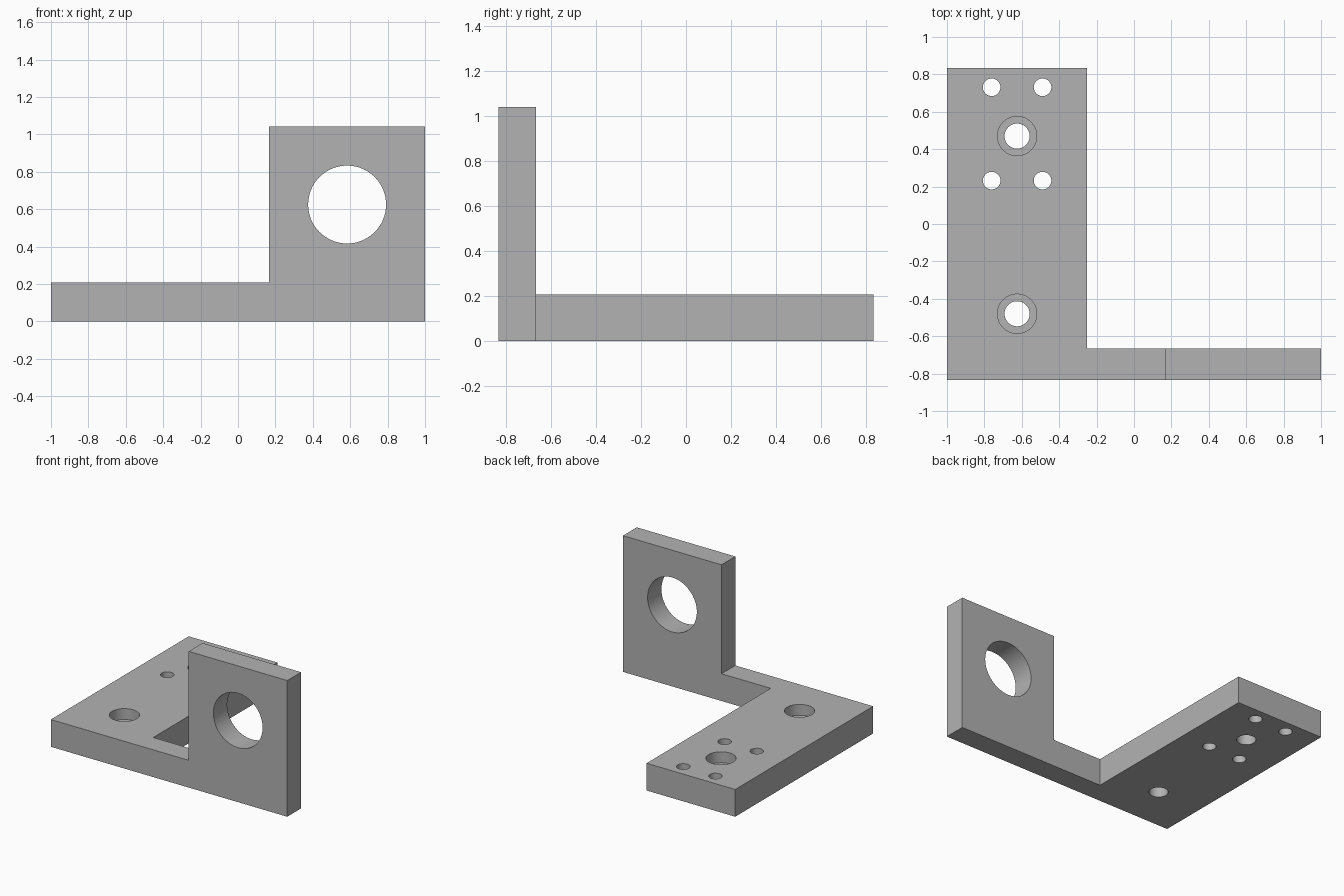
import bpy
import bmesh
from math import pi
from mathutils import Matrix, Vector

cube = bpy.data.objects.get("Cube")
if cube:
    bpy.data.objects.remove(cube, do_unlink=True)

grey = bpy.data.materials.new("plain grey")
grey.use_nodes = True
colour = (0.448, 0.448, 0.448, 1)
grey.diffuse_color = colour
grey.node_tree.nodes["Principled BSDF"].inputs["Base Color"].default_value = colour

MM = 1 / 24  # the bracket is 48 steps long
THICK = 5 * MM
BACK, FRONT, WALL_BACK = 20 * MM, -20 * MM, -16 * MM
PLATE_EDGE = -6 * MM


def add_object(name, bm):
    bmesh.ops.recalc_face_normals(bm, faces=bm.faces)
    mesh = bpy.data.meshes.new(name)
    bm.to_mesh(mesh)
    bm.free()
    mesh.materials.append(grey)
    obj = bpy.data.objects.new(name, mesh)
    bpy.context.collection.objects.link(obj)
    return obj


def prism(name, points, direction):
    """Extrude a closed outline along a direction."""
    bm = bmesh.new()
    face = bm.faces.new([bm.verts.new(p) for p in points])
    result = bmesh.ops.extrude_face_region(bm, geom=[face])
    moved = [v for v in result["geom"] if isinstance(v, bmesh.types.BMVert)]
    bmesh.ops.translate(bm, verts=moved, vec=Vector(direction))
    return add_object(name, bm)


def cylinder(name, centre, radius, depth, turn=0):
    bm = bmesh.new()
    matrix = Matrix.Translation(centre) @ Matrix.Rotation(turn, 4, "X")
    bmesh.ops.create_cone(bm, cap_ends=True, segments=64, radius1=radius,
                          radius2=radius, depth=depth, matrix=matrix)
    return add_object(name, bm)


def combine(target, tool, operation):
    """Apply a boolean and discard the tool object."""
    tool.hide_render = True
    mod = target.modifiers.new(operation.lower(), "BOOLEAN")
    mod.operation, mod.solver, mod.object = operation, "EXACT", tool
    bpy.context.view_layer.objects.active = target
    bpy.ops.object.modifier_apply(modifier=mod.name)
    bpy.data.objects.remove(tool, do_unlink=True)


# Front arm rising into the square upright
arm_outline = [(-1, 0), (1, 0), (1, 25 * MM), (4 * MM, 25 * MM),
               (4 * MM, THICK), (-1, THICK)]
bracket = prism("bracket", [(x, FRONT, z) for x, z in arm_outline],
                (0, WALL_BACK - FRONT, 0))

# Mounting plate running to the back
plate_outline = [(-1, WALL_BACK), (PLATE_EDGE, WALL_BACK),
                 (PLATE_EDGE, BACK), (-1, BACK)]
plate = prism("mounting_plate", [(x, y, 0) for x, y in plate_outline],
              (0, 0, THICK))
combine(bracket, plate, "UNION")

# Large bore through the upright
bore = cylinder("bore_cutter", (14 * MM, -18 * MM, 15 * MM), 5 * MM, 0.5, pi / 2)
combine(bracket, bore, "DIFFERENCE")

# Two counterbored screw holes
HOLE_X = -15 * MM
for y in (0.47, -0.48):
    combine(bracket, cylinder("screw_cutter", (HOLE_X, y, 0.1), 0.067, 0.6),
            "DIFFERENCE")
    combine(bracket, cylinder("counterbore_cutter", (HOLE_X, y, THICK),
                              0.105, 4 * MM), "DIFFERENCE")

# Four small pin holes around the rear screw hole
for dx in (-0.136, 0.136):
    for y in (0.232, 0.731):
        combine(bracket, cylinder("pin_cutter", (HOLE_X + dx, y, 0.1), 0.047, 0.6),
                "DIFFERENCE")

# Smooth bores with sharp rims
bpy.ops.object.select_all(action="DESELECT")
bracket.select_set(True)
bpy.context.view_layer.objects.active = bracket
bpy.ops.object.shade_smooth_by_angle(angle=pi / 6)
